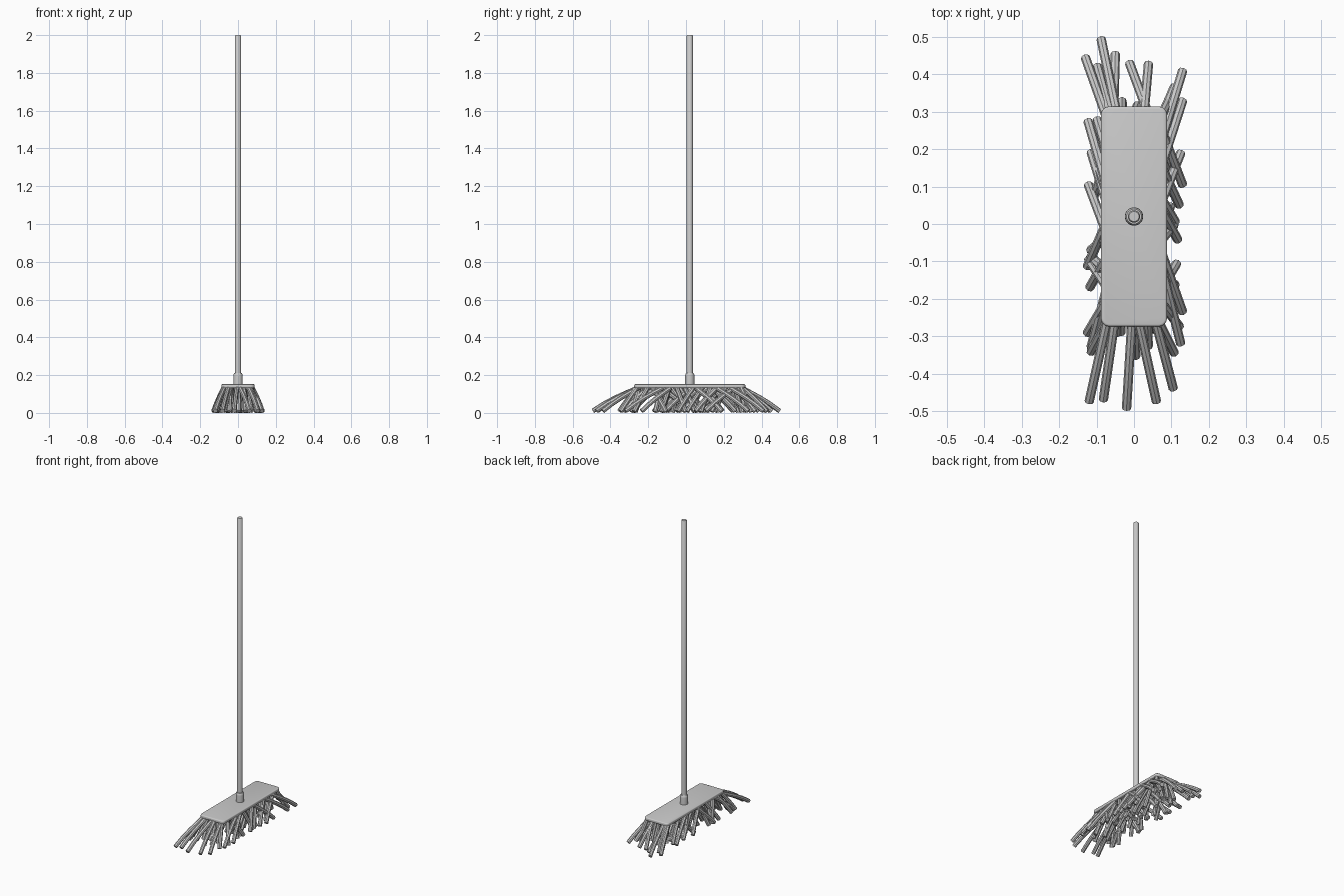
import bpy, bmesh, math, random
from mathutils import Vector

if "Cube" in bpy.data.objects:
    bpy.data.objects.remove(bpy.data.objects["Cube"])

random.seed(7)
CY = 0.02          # handle and plate centre along y
R = 0.0125         # bristle radius


def smooth(ob, angle=40):
    bpy.ops.object.select_all(action='DESELECT')
    ob.select_set(True)
    bpy.context.view_layer.objects.active = ob
    bpy.ops.object.shade_smooth_by_angle(angle=math.radians(angle))


def lathe(name, profile, n=24):
    """Closed solid of revolution about the handle axis."""
    bm = bmesh.new()
    rings = [[bm.verts.new((r * math.cos(2 * math.pi * i / n),
                            CY + r * math.sin(2 * math.pi * i / n), z))
              for i in range(n)] for r, z in profile]
    for a, b in zip(rings, rings[1:]):
        for i in range(n):
            j = (i + 1) % n
            bm.faces.new((a[i], a[j], b[j], b[i]))
    bm.faces.new(rings[0][::-1])
    bm.faces.new(rings[-1])
    me = bpy.data.meshes.new(name)
    bm.to_mesh(me)
    bm.free()
    ob = bpy.data.objects.new(name, me)
    bpy.context.collection.objects.link(ob)
    smooth(ob)


# Handle and its socket
lathe("handle", [(0.0165, 0.15), (0.0165, 1.996), (0.0135, 2.0)])
lathe("socket", [(0.0245, 0.14), (0.0245, 0.195), (0.0235, 0.205), (0.020, 0.21)])

# Head plate with rounded corners and softened rims
bm = bmesh.new()
bmesh.ops.create_cube(bm, size=1)
for v in bm.verts:
    v.co = Vector((v.co.x * 0.176, v.co.y * 0.588 + CY, v.co.z * 0.021 + 0.1415))
corners = [e for e in bm.edges if abs(e.verts[0].co.z - e.verts[1].co.z) > 0.01]
bmesh.ops.bevel(bm, geom=corners, offset=0.022, segments=5, profile=0.5, affect='EDGES')
rims = [e for e in bm.edges if abs(e.verts[0].co.z - e.verts[1].co.z) < 0.001]
bmesh.ops.bevel(bm, geom=rims, offset=0.006, segments=3, profile=0.5, affect='EDGES')
me = bpy.data.meshes.new("head_plate")
bm.to_mesh(me)
bm.free()
plate = bpy.data.objects.new("head_plate", me)
bpy.context.collection.objects.link(plate)
smooth(plate)

# Bristles: root x, root y, tip x, tip y for the ones splaying past the plate
outer = [
    (-.075, .29, -.13, .445), (-.045, .29, -.088, .495), (-.055, .28, -.05, .455),
    (.04, .29, -.012, .43), (.075, .23, .13, .41), (.075, .16, .13, .33),
    (-.075, .11, -.123, .275), (-.075, -.02, -.122, .105), (.07, .26, .13, .105),
    (.07, .05, .125, .19), (-.07, -.25, -.12, -.475), (-.05, -.25, -.082, -.47),
    (-.005, -.25, -.02, -.493), (.01, -.25, .06, -.475), (.055, -.25, .105, -.44),
    (.075, -.12, .125, -.32), (.075, -.08, .13, -.235), (-.075, -.18, -.115, -.33),
]
bristles = list(outer)

# Dense random filling below the plate
for i in range(14):
    for j in range(5):
        x = -0.068 + 0.034 * j + random.uniform(-.008, .008)
        y = -0.25 + 0.0415 * i + random.uniform(-.012, .012)
        ty = y + random.choice((-1, 1)) * random.uniform(0.03, 0.15)
        if abs(y - CY) > 0.2:
            ty = y + math.copysign(random.uniform(0.03, 0.13), y - CY)
        tx = max(-.125, min(.125, x * 1.55 + random.uniform(-.02, .02)))
        bristles.append((x, y, tx, ty))

cu = bpy.data.curves.new("bristles", 'CURVE')
cu.dimensions = '3D'
cu.bevel_depth = R
cu.bevel_resolution = 2
cu.use_fill_caps = True
for x, y, tx, ty in bristles:
    root = Vector((x, y, 0.134))
    h = math.hypot(tx - x, ty - y)
    bow = 0.05 * h                      # slight arch
    drop = 0.122 + 2 * bow
    tip = Vector((tx, ty, R * h / math.hypot(h, drop)))
    sp = cu.splines.new('POLY')
    sp.points.add(4)
    for k, p in enumerate(sp.points):
        t = k / 4
        c = root.lerp(tip, t)
        c.z += bow * 4 * t * (1 - t) * (1 - 0.5 * (1 - t))
        if k == 0:
            c.z = root.z
        p.co = (*c, 1)
    sp.use_smooth = True
tmp = bpy.data.objects.new("bristle_curves", cu)
bpy.context.collection.objects.link(tmp)
mesh = bpy.data.meshes.new_from_object(tmp.evaluated_get(bpy.context.evaluated_depsgraph_get()))
bpy.data.objects.remove(tmp)
ob = bpy.data.objects.new("bristles", mesh)
bpy.context.collection.objects.link(ob)
smooth(ob)
